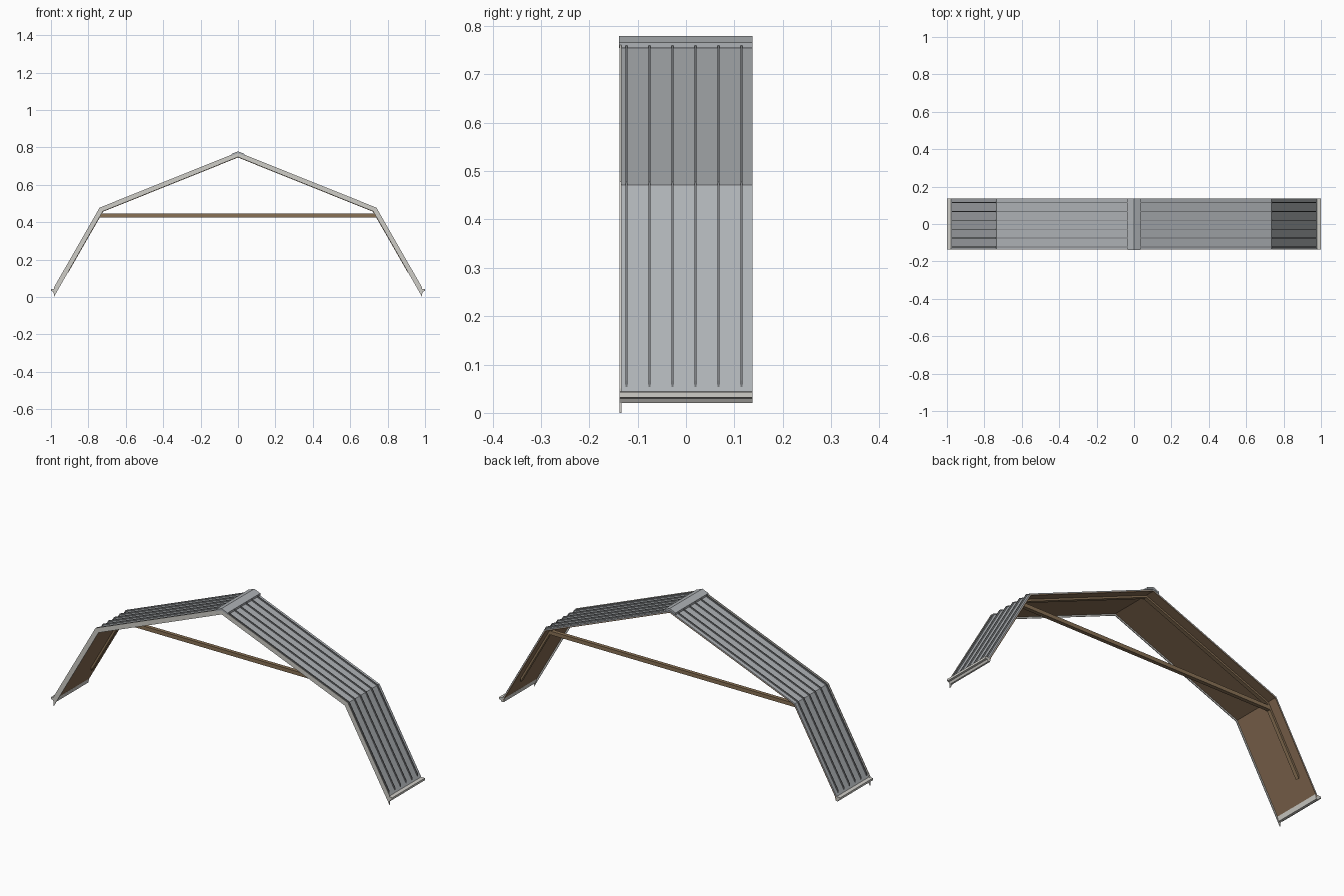
import bpy
import bmesh
from math import atan2, cos, sin

cube = bpy.data.objects.get("Cube")
if cube:
    bpy.data.objects.remove(cube, do_unlink=True)


def material(name, rgb):
    m = bpy.data.materials.new(name)
    m.use_nodes = True
    m.diffuse_color = (*rgb, 1)
    bsdf = m.node_tree.nodes["Principled BSDF"]
    bsdf.inputs["Base Color"].default_value = (*rgb, 1)
    bsdf.inputs["Roughness"].default_value = 0.7
    return m


METAL = material("grey sheet metal", (0.42, 0.44, 0.46))
SEAM = material("dark seam grey", (0.19, 0.20, 0.21))
TRIM = material("pale trim", (0.62, 0.61, 0.57))
LINING = material("brown lining", (0.24, 0.15, 0.085))
TIMBER = material("timber brown", (0.25, 0.165, 0.09))

# Outer outline of one half of the roof
APEX, KINK, FOOT = (0, 0.775), (0.74, 0.478), (0.985, 0.05)
UP = atan2(APEX[1] - KINK[1], KINK[0] - APEX[0])
LOW = atan2(KINK[1] - FOOT[1], FOOT[0] - KINK[0])
HALF_DEPTH = 0.137


def prism(name, quads, y0, y1, mat):
    """Extrude flat x-z faces from y0 to y1."""
    bm = bmesh.new()
    for quad in quads:
        bm.faces.new([bm.verts.new((x, y0, z)) for x, z in quad])
    bmesh.ops.remove_doubles(bm, verts=bm.verts, dist=1e-5)
    ext = bmesh.ops.extrude_face_region(bm, geom=bm.faces[:], use_keep_orig=True)
    moved = [g for g in ext["geom"] if isinstance(g, bmesh.types.BMVert)]
    bmesh.ops.translate(bm, verts=moved, vec=(0, y1 - y0, 0))
    bmesh.ops.recalc_face_normals(bm, faces=bm.faces)
    mesh = bpy.data.meshes.new(name)
    bm.to_mesh(mesh)
    bm.free()
    mesh.materials.append(mat)
    obj = bpy.data.objects.new(name, mesh)
    bpy.context.collection.objects.link(obj)
    return obj


def outline(depth, x_end):
    """Full roof line, sunk by depth and cut plumb at x_end on both sides."""
    top = APEX[1] - depth / cos(UP)
    drop = depth / cos(LOW)

    def upper(x):
        return top - x * (APEX[1] - KINK[1]) / KINK[0]

    def lower(x):
        return KINK[1] - drop - (x - KINK[0]) * sin(LOW) / cos(LOW)

    if x_end < KINK[0] - 0.1:
        half = [(x_end, upper(x_end))]
    else:
        slope_up, slope_low = sin(UP) / cos(UP), sin(LOW) / cos(LOW)
        x = (KINK[1] - drop + KINK[0] * slope_low - top) / (slope_low - slope_up)
        half = [(x, upper(x)), (x_end, lower(x_end))]
    return [(-x, z) for x, z in reversed(half)] + [(0, top)] + half


def band(name, d0, d1, x_end, y0, y1, mat):
    a, b = outline(d0, x_end), outline(d1, x_end)
    quads = [(a[i], a[i + 1], b[i + 1], b[i]) for i in range(len(a) - 1)]
    return prism(name, quads, y0, y1, mat)


# Roof skin, inner lining and gable trim
band("roof_sheet", 0.008, 0.013, 0.98, -HALF_DEPTH + 0.003, HALF_DEPTH, METAL)
band("inner_lining", 0.013, 0.017, 0.978, -HALF_DEPTH + 0.003, HALF_DEPTH, LINING)
band("front_trim", 0, 0.025, 0.985, -HALF_DEPTH, -HALF_DEPTH + 0.004, TRIM)

# Standing seams
for i in range(6):
    y = -0.123 + 0.0475 * i
    band(f"standing_seam_{i + 1}", 0.001, 0.009, 0.974, y - 0.002, y + 0.002, SEAM)

# Ridge cap
band("ridge_cap", -0.004, 0.006, 0.035, -HALF_DEPTH - 0.001, HALF_DEPTH, METAL)

# Rafter and tie beam
band("rafter", 0.016, 0.027, 0.91, 0.068, 0.088, TIMBER)
prism("tie_beam", [[(-0.738, 0.426), (0.738, 0.426), (0.738, 0.446), (-0.738, 0.446)]],
      0.07, 0.09, TIMBER)

# Eave gutters
gutter = [(0.968, 0.045), (1, 0.043), (1, 0.032), (0.991, 0.03), (0.985, 0.02), (0.974, 0.022)]
for side, s in (("left", 1), ("right", -1)):
    prism(f"{side}_gutter", [[(s * x, z) for x, z in gutter]], -HALF_DEPTH, HALF_DEPTH, TRIM)
